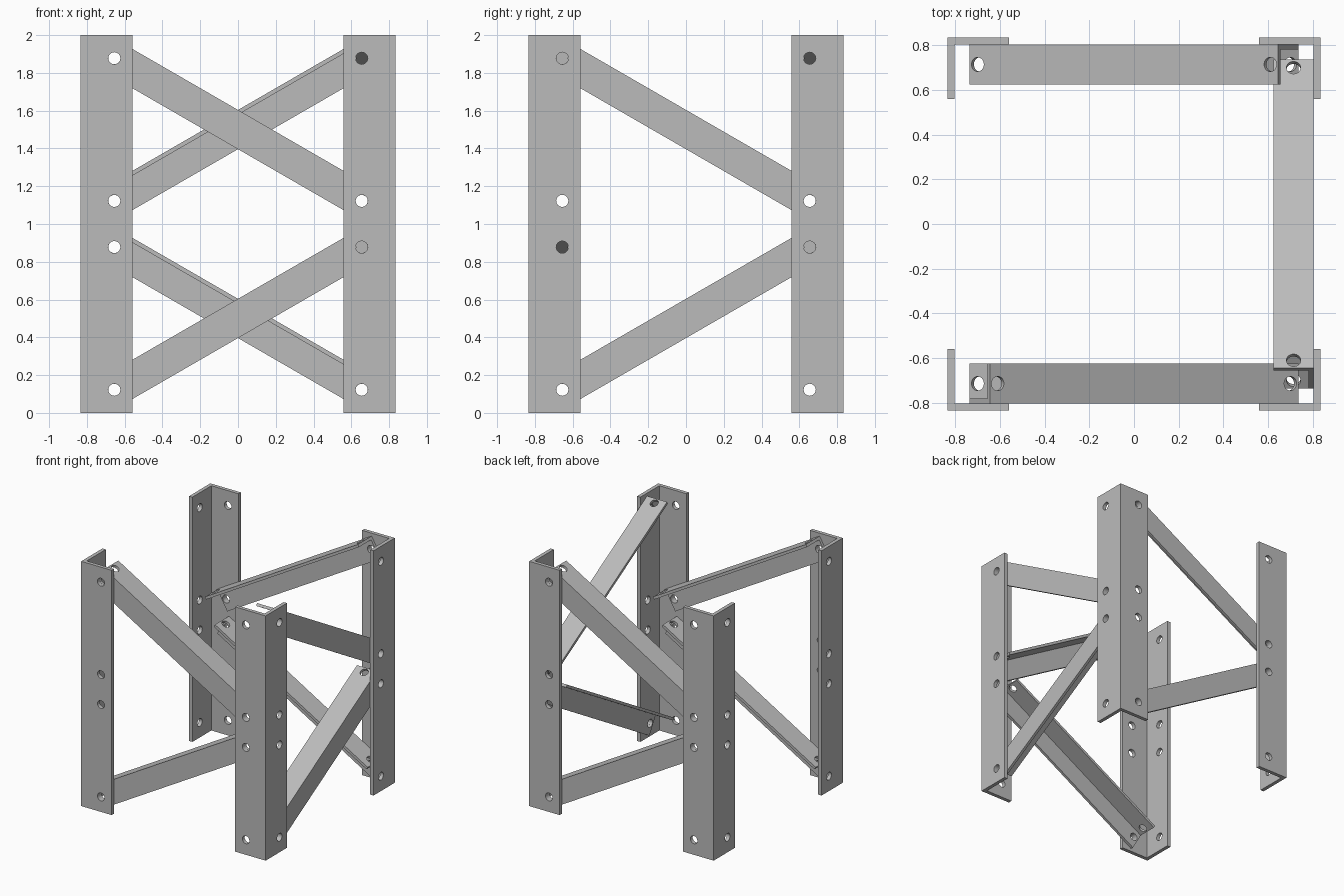
import bpy, bmesh, math
from mathutils import Matrix

if "Cube" in bpy.data.objects:
    bpy.data.objects.remove(bpy.data.objects["Cube"])

T = Matrix.Translation
HALF = 0.834        # half width of the frame
POST_T = 0.03       # post plate thickness
TILT = math.radians(30)

steel = bpy.data.materials.new("steel_grey")
steel.diffuse_color = (0.5, 0.5, 0.5, 1)
steel.use_nodes = True
steel.node_tree.nodes["Principled BSDF"].inputs["Base Color"].default_value = steel.diffuse_color


def add_object(name, mesh, matrix=Matrix()):
    ob = bpy.data.objects.new(name, mesh)
    ob.matrix_world = matrix
    bpy.context.collection.objects.link(ob)
    return ob


def angle_iron(name, length, width, thick, stations, gauge, radius=0.032):
    """L section along x, corner on the axis, legs toward +y and -z, drilled at stations."""
    # L profile, extruded
    bm = bmesh.new()
    prof = [(0, 0), (width, 0), (width, -thick), (thick, -thick), (thick, -width), (0, -width)]
    face = bm.faces.new([bm.verts.new((-length / 2, y, z)) for y, z in prof])
    ext = bmesh.ops.extrude_face_region(bm, geom=[face])
    verts = [g for g in ext["geom"] if isinstance(g, bmesh.types.BMVert)]
    bmesh.ops.translate(bm, verts=verts, vec=(length, 0, 0))
    bmesh.ops.recalc_face_normals(bm, faces=bm.faces)
    body = bpy.data.meshes.new(name)
    bm.to_mesh(body)
    bm.free()
    body.materials.append(steel)
    ob = add_object(name, body)

    # Bolt hole cutters through both legs
    bm = bmesh.new()
    for s in stations:
        for m in (T((s, gauge, -thick / 2)),
                  T((s, thick / 2, -gauge)) @ Matrix.Rotation(math.pi / 2, 4, 'X')):
            bmesh.ops.create_cone(bm, cap_ends=True, segments=32, radius1=radius,
                                  radius2=radius, depth=thick * 2, matrix=m)
    holes = bpy.data.meshes.new("hole_cutter")
    bm.to_mesh(holes)
    bm.free()
    holes.materials.append(steel)
    cutter = add_object("hole_cutter", holes)
    cutter.hide_render = True

    mod = ob.modifiers.new("holes", 'BOOLEAN')
    mod.operation = 'DIFFERENCE'
    mod.solver = 'EXACT'
    mod.object = cutter
    bpy.context.view_layer.update()
    mesh = bpy.data.meshes.new_from_object(ob.evaluated_get(bpy.context.evaluated_depsgraph_get()))
    ob.modifiers.clear()
    ob.data = mesh
    bpy.data.objects.remove(cutter)

    # Smooth hole walls, sharp plate edges
    bpy.ops.object.select_all(action='DESELECT')
    ob.select_set(True)
    bpy.context.view_layer.objects.active = ob
    bpy.ops.object.shade_smooth_by_angle(angle=math.radians(30))
    bpy.data.objects.remove(ob)
    return mesh


post = angle_iron("post", 2.0, 0.275, POST_T, (-0.8775, -0.1225, 0.1225, 0.8775), HALF - 0.655)
brace = angle_iron("brace", 1.594, 0.18, 0.022, (-0.756, 0.756), 0.09)

# Four corner posts
for i, name in enumerate(("front_left", "front_right", "back_right", "back_left")):
    turn = Matrix.Rotation(i * math.pi / 2, 4, 'Z')
    add_object(name + "_post", post,
               turn @ T((-HALF, -HALF, 1)) @ Matrix.Rotation(-math.pi / 2, 4, 'Y'))

# Diagonal braces on three sides, the left side stays open
for i, name in enumerate(("front", "right", "back")):
    turn = Matrix.Rotation(i * math.pi / 2, 4, 'Z')
    for level, z, tilt in (("upper", 1.5, TILT), ("lower", 0.5, -TILT)):
        add_object(f"{name}_{level}_brace", brace,
                   turn @ T((0, -HALF + POST_T, z)) @ Matrix.Rotation(tilt, 4, 'Y') @ T((0, 0, 0.09)))
